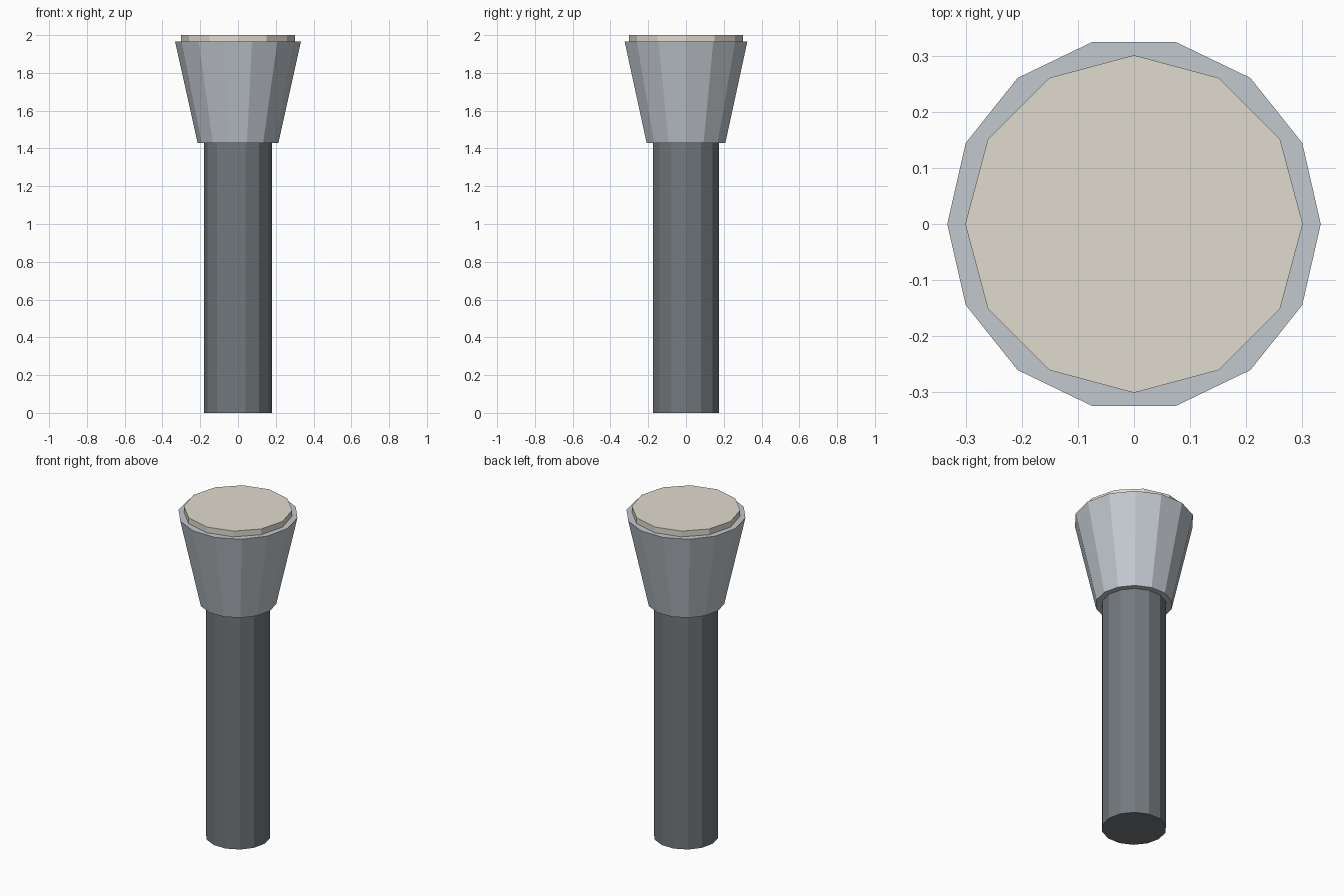
import bpy
import bmesh
from math import sin, cos, tau

cube = bpy.data.objects.get("Cube")
if cube:
    bpy.data.objects.remove(cube, do_unlink=True)


def make_material(name, rgb):
    mat = bpy.data.materials.new(name)
    mat.use_nodes = True
    color = (*rgb, 1.0)
    mat.diffuse_color = color
    mat.node_tree.nodes["Principled BSDF"].inputs["Base Color"].default_value = color
    return mat


def make_frustum(name, sides, bottom, top, mat):
    """Capped prism between two (radius, z) rings, with a corner on +x."""
    bm = bmesh.new()
    rings = []
    for radius, z in (bottom, top):
        rings.append([bm.verts.new((radius * cos(tau * i / sides),
                                    radius * sin(tau * i / sides), z))
                      for i in range(sides)])
    low, high = rings
    for i in range(sides):
        j = (i + 1) % sides
        bm.faces.new((low[i], low[j], high[j], high[i]))
    bm.faces.new(low[::-1])
    bm.faces.new(high)
    mesh = bpy.data.meshes.new(name)
    bm.to_mesh(mesh)
    bm.free()
    mesh.materials.append(mat)
    obj = bpy.data.objects.new(name, mesh)
    bpy.context.collection.objects.link(obj)
    return obj


dark_grey = make_material("dark grey", (0.17, 0.19, 0.205))
light_grey = make_material("light grey metal", (0.54, 0.58, 0.62))
cream = make_material("cream glass", (0.75, 0.71, 0.61))

# Straight grip, flared head and raised lens
make_frustum("handle", 14, (0.18, 0.0), (0.18, 1.43), dark_grey)
make_frustum("head", 14, (0.214, 1.43), (0.333, 1.965), light_grey)
make_frustum("lens", 12, (0.301, 1.955), (0.301, 2.0), cream)
